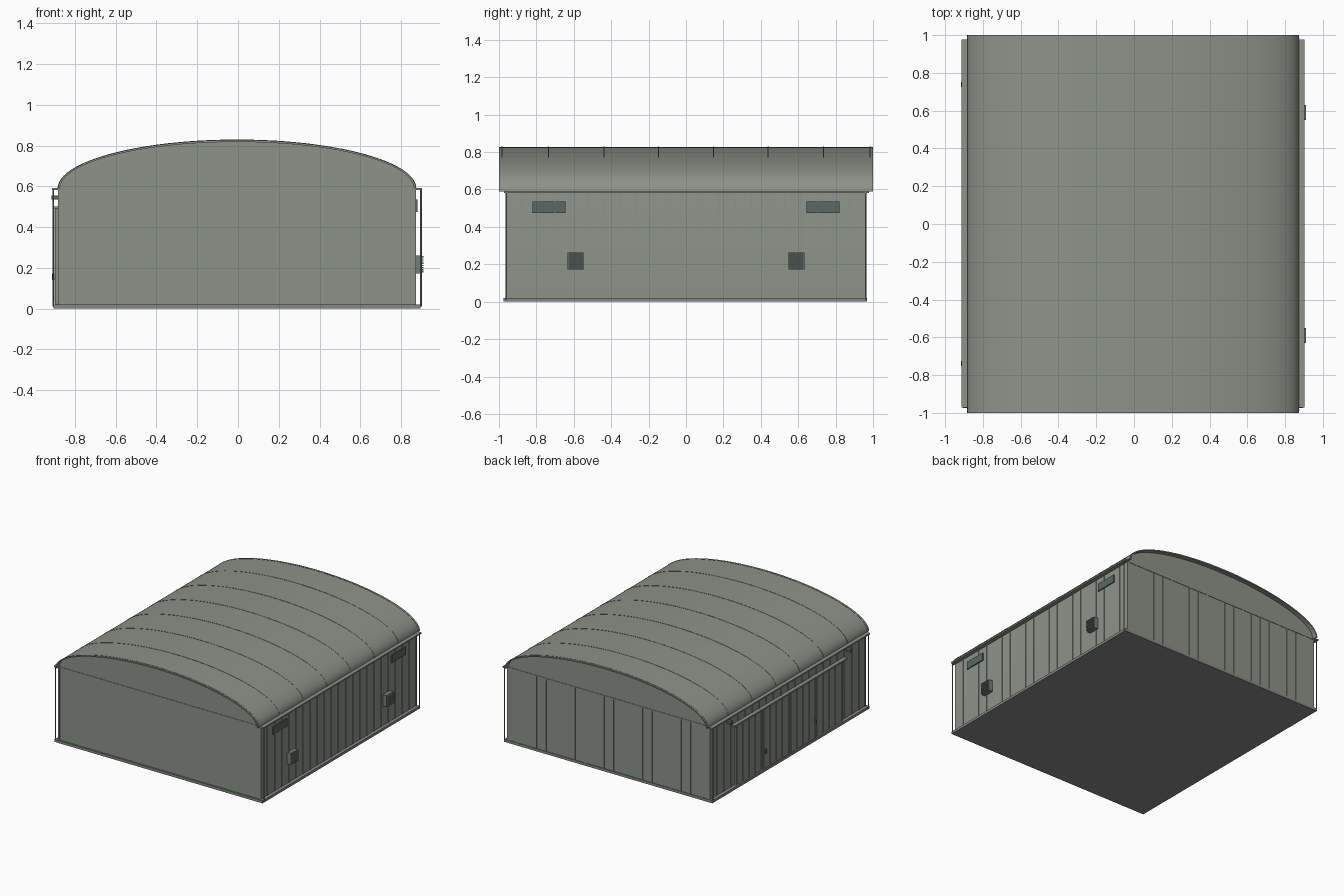
import bpy, bmesh, math

if "Cube" in bpy.data.objects:
    bpy.data.objects.remove(bpy.data.objects["Cube"])

CX = -0.005          # centre line of the shell
HALF = 0.88          # half width of the roof
EAVE, RISE = 0.59, 0.24


def material(name, rgb):
    m = bpy.data.materials.new(name)
    m.diffuse_color = (*rgb, 1)
    m.use_nodes = True
    m.node_tree.nodes["Principled BSDF"].inputs["Base Color"].default_value = m.diffuse_color
    return m


METAL = material("grey green metal", (0.265, 0.29, 0.25))
TEAL = material("dark teal glass", (0.10, 0.14, 0.13))
VENT = material("vent grey teal", (0.17, 0.215, 0.195))
SLAB = material("slab grey", (0.24, 0.25, 0.235))


def finish(name, bm, mat):
    bmesh.ops.recalc_face_normals(bm, faces=bm.faces)
    mesh = bpy.data.meshes.new(name)
    bm.to_mesh(mesh)
    bm.free()
    mesh.materials.append(mat)
    ob = bpy.data.objects.new(name, mesh)
    bpy.context.collection.objects.link(ob)
    return ob


def boxes(name, mat, items):
    """One object made of boxes given as (x0, x1, y0, y1, z0, z1)."""
    bm = bmesh.new()
    for x0, x1, y0, y1, z0, z1 in items:
        vs = bmesh.ops.create_cube(bm, size=1)["verts"]
        for v in vs:
            v.co.x = x1 if v.co.x > 0 else x0
            v.co.y = y1 if v.co.y > 0 else y0
            v.co.z = z1 if v.co.z > 0 else z0
    return finish(name, bm, mat)


def arc(inset, n=48):
    """Elliptical roof line from the right eave to the left eave."""
    return [(CX + (HALF - inset) * math.cos(math.pi * i / n),
             EAVE + (RISE - inset) * math.sin(math.pi * i / n)) for i in range(n + 1)]


def extrude(bm, profile, y0, y1):
    face = bm.faces.new([bm.verts.new((x, y0, z)) for x, z in profile])
    new = bmesh.ops.extrude_face_region(bm, geom=[face])["geom"]
    bmesh.ops.translate(bm, vec=(0, y1 - y0, 0),
                        verts=[g for g in new if isinstance(g, bmesh.types.BMVert)])


def smooth(ob):
    bpy.ops.object.select_all(action='DESELECT')
    ob.select_set(True)
    bpy.context.view_layer.objects.active = ob
    bpy.ops.object.shade_smooth_by_angle(angle=math.radians(30))


# Ground slab
boxes("base_slab", SLAB, [(-0.905, 0.895, -0.975, 0.967, 0, 0.02)])

# Walls with curved gables in one closed body
bm = bmesh.new()
extrude(bm, arc(0.006) + [(CX - HALF + 0.006, 0.02), (CX + HALF - 0.006, 0.02)], -0.962, 0.962)
smooth(finish("wall_body", bm, METAL))

# Thin barrel roof overhanging both ends
bm = bmesh.new()
extrude(bm, arc(0.002) + arc(0.012)[::-1], -1, 1)
smooth(finish("barrel_roof", bm, METAL))

# Standing seams over the roof
bm = bmesh.new()
for y in (-0.985, -0.735, -0.44, -0.147, 0.147, 0.44, 0.735, 0.985):
    extrude(bm, arc(0) + arc(0.004)[::-1], y - 0.003, y + 0.003)
smooth(finish("roof_seams", bm, METAL))

# Flashing under each gable
boxes("gable_flashing", METAL, [(-0.88, 0.87, s * 0.9635 - 0.002, s * 0.9635 + 0.002, 0.583, 0.592)
                                for s in (-1, 1)])

# Cladding ribs on the back wall and both side walls
xs = [-0.88 + 0.0833 * i for i in range(1, 21)]
boxes("back_wall_ribs", METAL, [(x - 0.003, x + 0.003, 0.96, 0.965, 0.02, 0.585) for x in xs])
ys = [-0.965 + 0.0877 * i for i in range(1, 22)]
boxes("right_wall_ribs", METAL, [(0.867, 0.873, y - 0.003, y + 0.003, 0.02, 0.585) for y in ys])
boxes("left_wall_ribs", METAL, [(-0.883, -0.877, y - 0.003, y + 0.003, 0.02, 0.585) for y in ys])

# Corner trims
boxes("corner_trims", METAL, [
    (CX + sx * 0.87 - 0.008, CX + sx * 0.87 + 0.008, sy * 0.957 - 0.008, sy * 0.957 + 0.008, 0.02, 0.59)
    for sx in (-1, 1) for sy in (-1, 1)])

# Gutters along the eaves
boxes("gutters", METAL, [(min(a, b), max(a, b), -0.972, 0.978, 0.582, 0.593)
                         for a, b in ((0.87, 0.902), (-0.88, -0.912))])

# Downpipes at the four corners
bm = bmesh.new()
for x in (-0.907, 0.898):
    for y in (-0.96, 0.96):
        ring = bmesh.ops.create_cone(bm, cap_ends=True, segments=8, radius1=0.004,
                                     radius2=0.004, depth=0.575)["verts"]
        bmesh.ops.translate(bm, verts=ring, vec=(x, y, 0.2975))
smooth(finish("downpipes", bm, METAL))

# Right wall: high windows and louvred vents
boxes("side_windows", TEAL, [(0.872, 0.881, min(s * 0.645, s * 0.82), max(s * 0.645, s * 0.82),
                              0.475, 0.535) for s in (-1, 1)])
boxes("vent_boxes", VENT, [(0.868, 0.901, s * 0.59 - 0.043, s * 0.59 + 0.043, 0.172, 0.262)
                           for s in (-1, 1)])
boxes("vent_slats", VENT, [(0.899, 0.911, s * 0.59 - 0.039, s * 0.59 + 0.039,
                            0.178 + 0.0105 * i, 0.184 + 0.0105 * i)
                           for s in (-1, 1) for i in range(8)])

# Left wall: sliding door leaves, staggered in depth, with ribs
leaves, ribs = [], []
for i in range(4):
    y0 = -0.66 + 0.33 * i
    x = -0.897 if i in (1, 2) else -0.893
    leaves.append((x, -0.875, y0 + 0.002, y0 + 0.328, 0.02, 0.492))
    ribs += [(x - 0.004, x + 0.002, y0 + 0.012 + 0.0765 * k - 0.004,
              y0 + 0.012 + 0.0765 * k + 0.004, 0.025, 0.487) for k in range(5)]
boxes("sliding_door_leaves", METAL, leaves)
boxes("sliding_door_ribs", METAL, ribs)
boxes("door_rail", METAL, [(-0.908, -0.875, -0.70, 0.69, 0.489, 0.502)])
boxes("door_handles", TEAL, [(-0.912, -0.893, s * 0.31 - 0.006, s * 0.31 + 0.006, 0.14, 0.172)
                             for s in (-1, 1)])

# Left wall: lamps beside the door
boxes("wall_lamps", TEAL, [(-0.915, -0.875, s * 0.738 - 0.014, s * 0.738 + 0.014, 0.535, 0.555)
                           for s in (-1, 1)])
